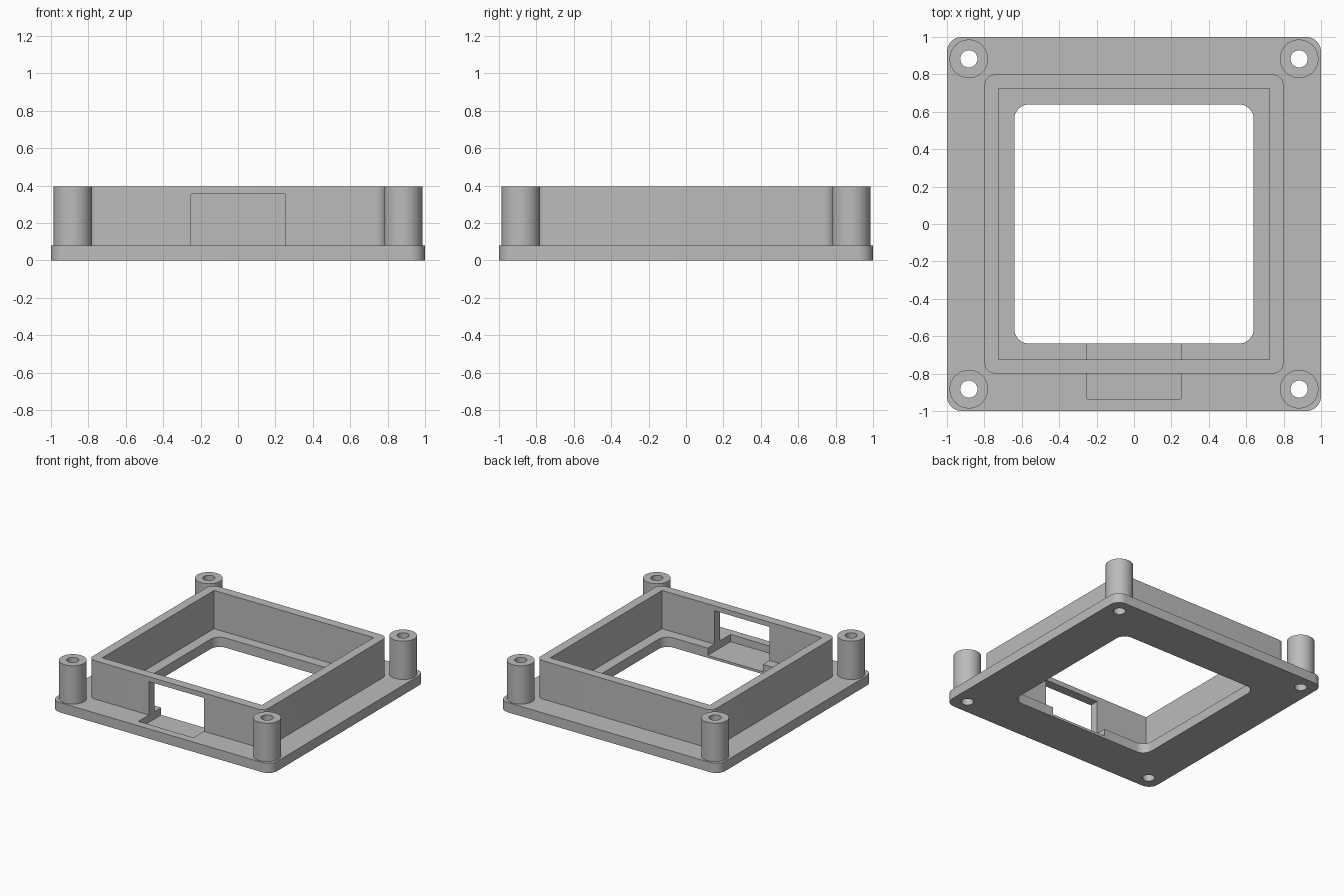
import bpy, math

if "Cube" in bpy.data.objects:
    bpy.data.objects.remove(bpy.data.objects["Cube"], do_unlink=True)

PLATE_TOP, TOP, FLOOR = 0.08, 0.395, 0.02
POST, POST_R, SCREW_R = 0.883, 0.103, 0.046

grey = bpy.data.materials.new("plain grey")
grey.use_nodes = True
grey.diffuse_color = (0.5, 0.5, 0.5, 1)
grey.node_tree.nodes["Principled BSDF"].inputs["Base Color"].default_value = (0.5, 0.5, 0.5, 1)


def prism(name, outline, z0, z1):
    """Extrude a counter-clockwise outline between two heights."""
    n = len(outline)
    verts = [(x, y, z) for z in (z0, z1) for x, y in outline]
    faces = [tuple(reversed(range(n))), tuple(range(n, 2 * n))]
    faces += [(i, (i + 1) % n, n + (i + 1) % n, n + i) for i in range(n)]
    mesh = bpy.data.meshes.new(name)
    mesh.from_pydata(verts, [], faces)
    mesh.materials.append(grey)
    ob = bpy.data.objects.new(name, mesh)
    bpy.context.collection.objects.link(ob)
    return ob


def circle(cx, cy, r, n=48):
    return [(cx + r * math.cos(math.tau * i / n), cy + r * math.sin(math.tau * i / n))
            for i in range(n)]


def rounded_square(half, r, steps=10):
    c = half - r
    pts = []
    for k, (sx, sy) in enumerate([(1, 1), (-1, 1), (-1, -1), (1, -1)]):
        for i in range(steps + 1):
            a = math.pi / 2 * (k + i / steps)
            pts.append((sx * c + r * math.cos(a), sy * c + r * math.sin(a)))
    return pts


def rectangle(x0, x1, y0, y1):
    return [(x0, y0), (x1, y0), (x1, y1), (x0, y1)]


def activate(ob):
    bpy.ops.object.select_all(action='DESELECT')
    ob.select_set(True)
    bpy.context.view_layer.objects.active = ob


def cut(ob, outline, z0, z1):
    """Subtract a prism and discard the cutter."""
    cutter = prism("cutter", outline, z0, z1)
    cutter.hide_render = True
    mod = ob.modifiers.new("cut", 'BOOLEAN')
    mod.operation, mod.solver, mod.object = 'DIFFERENCE', 'EXACT', cutter
    activate(ob)
    bpy.ops.object.modifier_apply(modifier=mod.name)
    bpy.data.objects.remove(cutter, do_unlink=True)


def smooth(ob):
    activate(ob)
    bpy.ops.object.shade_smooth_by_angle(angle=math.radians(30))


corners = [(sx * POST, sy * POST) for sx in (-1, 1) for sy in (-1, 1)]

# Base plate with central opening, connector pocket and screw holes
plate = prism("base_plate", rounded_square(1.0, 0.08), 0, PLATE_TOP)
cut(plate, rounded_square(0.64, 0.08), -0.1, 0.2)
cut(plate, rectangle(-0.25, 0.25, -0.935, -0.5), FLOOR, 0.2)
for x, y in corners:
    cut(plate, circle(x, y, SCREW_R), -0.1, 0.2)
smooth(plate)

# Raised square wall with a window at the front
wall = prism("raised_wall", rounded_square(0.8, 0.06), PLATE_TOP, TOP)
cut(wall, rectangle(-0.725, 0.725, -0.725, 0.725), 0, 0.5)
cut(wall, rectangle(-0.25, 0.25, -0.9, -0.6), 0, 0.355)
smooth(wall)

# Hollow screw posts
for x, y in corners:
    name = ("back" if y > 0 else "front") + ("_left" if x > 0 else "_right") + "_post"
    post = prism(name, circle(x, y, POST_R), PLATE_TOP, TOP)
    cut(post, circle(x, y, SCREW_R), 0, 0.5)
    smooth(post)
